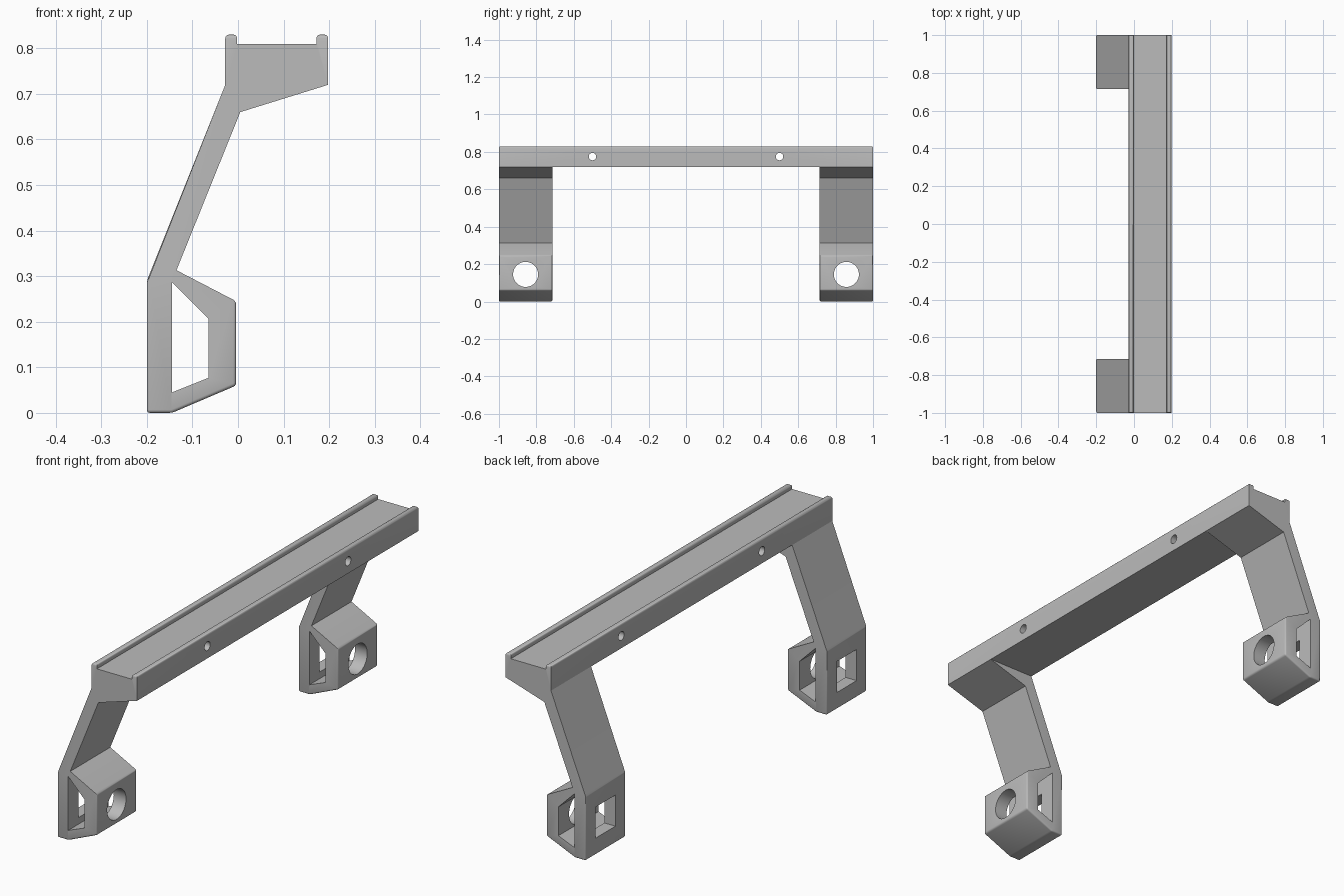
import bpy, bmesh
from mathutils import Matrix

cube = bpy.data.objects.get("Cube")
if cube:
    bpy.data.objects.remove(cube, do_unlink=True)

grey = bpy.data.materials.new("light_grey")
grey.use_nodes = True
grey.diffuse_color = (0.5, 0.5, 0.5, 1)
grey.node_tree.nodes["Principled BSDF"].inputs["Base Color"].default_value = (0.5, 0.5, 0.5, 1)


def make_object(name, bm):
    bmesh.ops.recalc_face_normals(bm, faces=bm.faces)
    mesh = bpy.data.meshes.new(name)
    bm.to_mesh(mesh)
    bm.free()
    mesh.materials.append(grey)
    obj = bpy.data.objects.new(name, mesh)
    bpy.context.collection.objects.link(obj)
    return obj


def prism(name, profile, y0, y1, rounded=None, radius=0.006):
    """Extrude an xz profile along y and round the edges picked by a rule."""
    bm = bmesh.new()
    face = bm.faces.new([bm.verts.new((x, y0, z)) for x, z in profile])
    ext = bmesh.ops.extrude_face_region(bm, geom=[face])["geom"]
    bmesh.ops.translate(bm, vec=(0, y1 - y0, 0),
                        verts=[v for v in ext if isinstance(v, bmesh.types.BMVert)])
    bmesh.ops.recalc_face_normals(bm, faces=bm.faces)
    if rounded:
        edges = [e for e in bm.edges if all(rounded(v.co) for v in e.verts)]
        bmesh.ops.bevel(bm, geom=edges, offset=radius, segments=3,
                        profile=0.5, affect='EDGES')
    return make_object(name, bm)


def drill(name, radius, x, y, z, length, sides=48):
    """Round cutter lying along x."""
    bm = bmesh.new()
    bmesh.ops.create_cone(bm, cap_ends=True, segments=sides, radius1=radius, radius2=radius,
                          depth=length, matrix=Matrix.Translation((x, y, z))
                          @ Matrix.Rotation(1.5707963, 4, 'Y'))
    return make_object(name, bm)


def box(name, centre, size):
    bm = bmesh.new()
    bmesh.ops.create_cube(bm, size=1, matrix=Matrix.Translation(centre)
                          @ Matrix.Diagonal((*size, 1)))
    return make_object(name, bm)


def cut(obj, cutters):
    for c in cutters:
        c.hide_render = True
        c.hide_set(True)
        mod = obj.modifiers.new(c.name, 'BOOLEAN')
        mod.operation = 'DIFFERENCE'
        mod.solver = 'EXACT'
        mod.object = c
    # Apply the cuts and discard the cutters
    bpy.context.view_layer.update()
    graph = bpy.context.evaluated_depsgraph_get()
    mesh = bpy.data.meshes.new_from_object(obj.evaluated_get(graph))
    obj.modifiers.clear()
    obj.data = mesh
    for c in cutters:
        bpy.data.objects.remove(c, do_unlink=True)


def smooth(obj):
    bpy.ops.object.select_all(action='DESELECT')
    obj.select_set(True)
    bpy.context.view_layer.objects.active = obj
    bpy.ops.object.shade_smooth_by_angle(angle=0.6)


# Long tray-shaped bar with a rounded lip on each side
bar_profile = [(-0.028, 0.72), (0.198, 0.72), (0.198, 0.83), (0.172, 0.83),
               (0.172, 0.81), (-0.002, 0.81), (-0.002, 0.83), (-0.028, 0.83)]
bar = prism("top_bar", bar_profile, -1, 1, lambda c: c.z > 0.82, 0.008)
cut(bar, [drill("bar_hole", 0.02, 0.085, y, 0.775, 0.4, 24) for y in (-0.5, 0.5)])
smooth(bar)

# Leg with a sloping arm, a wedge under the bar and a hollow foot
leg_profile = [(-0.2, 0), (-0.145, 0), (-0.004, 0.06), (-0.004, 0.245), (-0.135, 0.313),
               (0.005, 0.66), (0.198, 0.72), (-0.028, 0.72), (-0.2, 0.29)]
foot_opening = [(-0.145, 0.045), (-0.065, 0.077), (-0.065, 0.207), (-0.145, 0.287)]


def leg_edge(c):
    return c.z < 0.3 or c.x < -0.15


for name, y0, y1 in (("front_leg", -1, -0.715), ("back_leg", 0.715, 1)):
    mid = (y0 + y1) / 2
    leg = prism(name, leg_profile, y0, y1, leg_edge, 0.007)
    cut(leg, [prism("foot_opening", foot_opening, y0 - 0.1, y1 + 0.1),
              drill("bolt_hole", 0.067, -0.03, mid, 0.145, 0.12),
              box("square_window", (-0.18, mid, 0.145), (0.12, 0.14, 0.14))])
    smooth(leg)
